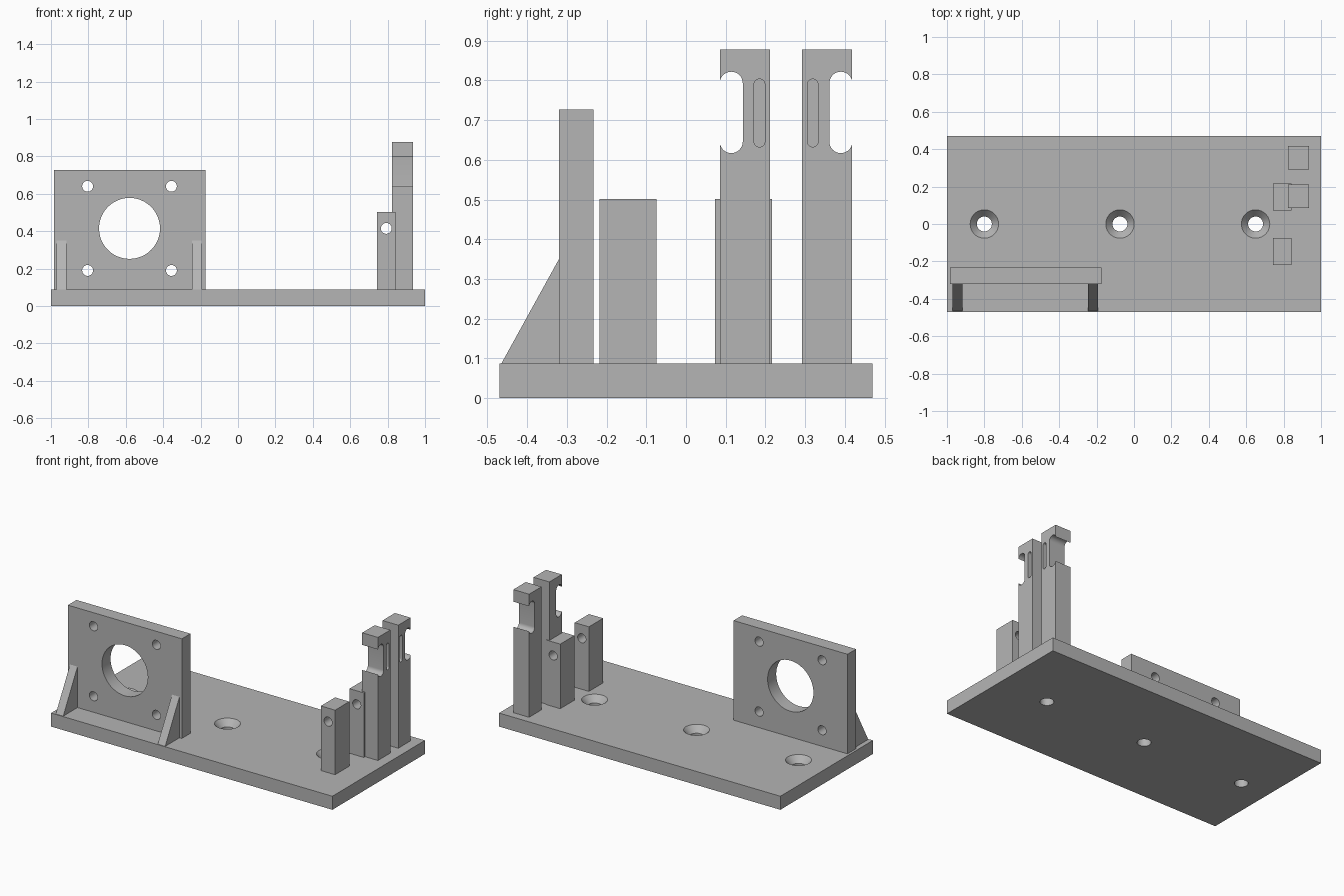
import bpy, bmesh, math
from mathutils import Vector

cube = bpy.data.objects.get("Cube")
if cube:
    bpy.data.objects.remove(cube, do_unlink=True)

grey = bpy.data.materials.new("plain_grey")
grey.use_nodes = True
COLOUR = (0.46, 0.46, 0.46, 1)
grey.diffuse_color = COLOUR
grey.node_tree.nodes["Principled BSDF"].inputs["Base Color"].default_value = COLOUR


def prism(name, outline, axis, start, end):
    """Extrude a 2D outline along an axis; outline holds the other two coordinates in order."""
    def place(p, depth):
        co = list(p)
        co.insert(axis, depth)
        return Vector(co)

    bm = bmesh.new()
    face = bm.faces.new([bm.verts.new(place(p, start)) for p in outline])
    extruded = bmesh.ops.extrude_face_region(bm, geom=[face])["geom"]
    shift = place((0, 0), end - start)
    bmesh.ops.translate(bm, vec=shift, verts=[v for v in extruded if isinstance(v, bmesh.types.BMVert)])
    bmesh.ops.recalc_face_normals(bm, faces=bm.faces)
    return finish(name, bm)


def finish(name, bm):
    mesh = bpy.data.meshes.new(name)
    bm.to_mesh(mesh)
    bm.free()
    mesh.materials.append(grey)
    obj = bpy.data.objects.new(name, mesh)
    bpy.context.collection.objects.link(obj)
    return obj


def box(name, x0, x1, y0, y1, z0, z1):
    return prism(name, [(x0, y0), (x1, y0), (x1, y1), (x0, y1)], 2, z0, z1)


def slot_outline(u, v0, v1, r, n=16):
    """Rounded slot, or a circle when v0 equals v1."""
    top = [(u + r * math.cos(math.pi * i / n), v1 + r * math.sin(math.pi * i / n)) for i in range(n + 1)]
    low = [(u - r * math.cos(math.pi * i / n), v0 - r * math.sin(math.pi * i / n)) for i in range(n + 1)]
    return top + low if v1 > v0 else top[:-1] + low[:-1]


def countersink(x, y):
    bm = bmesh.new()
    rings = []
    for r, z in ((0.04, -0.1), (0.04, 0.047), (0.076, BASE_TOP), (0.076, 0.2)):
        rings.append([bm.verts.new((x + r * math.cos(a), y + r * math.sin(a), z))
                      for a in (math.tau * i / 40 for i in range(40))])
    for low, high in zip(rings, rings[1:]):
        for i in range(40):
            j = (i + 1) % 40
            bm.faces.new((low[i], low[j], high[j], high[i]))
    bm.faces.new(rings[0])
    bm.faces.new(rings[-1])
    bmesh.ops.recalc_face_normals(bm, faces=bm.faces)
    return finish("cutter", bm)


def cut(obj, cutters):
    for cutter in cutters:
        cutter.hide_render = True
        mod = obj.modifiers.new("cut", 'BOOLEAN')
        mod.operation = 'DIFFERENCE'
        mod.solver = 'EXACT'
        mod.object = cutter
        bpy.context.view_layer.objects.active = obj
        bpy.ops.object.modifier_apply(modifier=mod.name)
        bpy.data.objects.remove(cutter, do_unlink=True)
    bpy.ops.object.select_all(action='DESELECT')
    obj.select_set(True)
    bpy.context.view_layer.objects.active = obj
    bpy.ops.object.shade_smooth_by_angle(angle=math.radians(30))


BASE_TOP = 0.087

# Base with three countersunk screw holes
base = box("base_plate", -1, 1, -0.47, 0.47, 0, BASE_TOP)
cut(base, [countersink(x, 0) for x in (-0.8, -0.075, 0.65)])

# Motor mounting plate with a large bore and four bolt holes
plate = box("mounting_plate", -0.985, -0.175, -0.32, -0.233, BASE_TOP, 0.727)
holes = [(-0.58, 0.415, 0.163)]
holes += [(-0.58 + sx * 0.224, 0.415 + sz * 0.225, 0.029) for sx in (-1, 1) for sz in (-1, 1)]
cut(plate, [prism("cutter", slot_outline(x, z, z, r, 24), 1, -0.5, 0) for x, z, r in holes])

# Triangular gussets in front of the plate
for side, x in (("right", -0.97), ("left", -0.245)):
    prism("gusset_" + side, [(-0.465, BASE_TOP), (-0.32, BASE_TOP), (-0.32, 0.35)], 0, x, x + 0.053)

# Short posts with a cross hole
for label, y in (("front", -0.146), ("rear", 0.145)):
    post = box("short_post_" + label, 0.742, 0.843, y - 0.072, y + 0.072, BASE_TOP, 0.502)
    cut(post, [prism("cutter", slot_outline(0.793, 0.415, 0.415, 0.029), 1, y - 0.2, y + 0.2)])

# Tall posts, mirrored about their middle: open outer notch and blind inner slot
MIDDLE = 0.252
for label, s in (("front", -1), ("rear", 1)):
    ys = sorted((MIDDLE + s * 0.04, MIDDLE + s * 0.166))
    post = box("tall_post_" + label, 0.823, 0.935, ys[0], ys[1], BASE_TOP, 0.878)
    notch = prism("cutter", slot_outline(MIDDLE + s * 0.138, 0.646, 0.793, 0.029), 0, 0.7, 1.1)
    slot = prism("cutter", slot_outline(MIDDLE + s * 0.067, 0.646, 0.79, 0.0135), 0, 0.875, 1.1)
    cut(post, [notch, slot])
